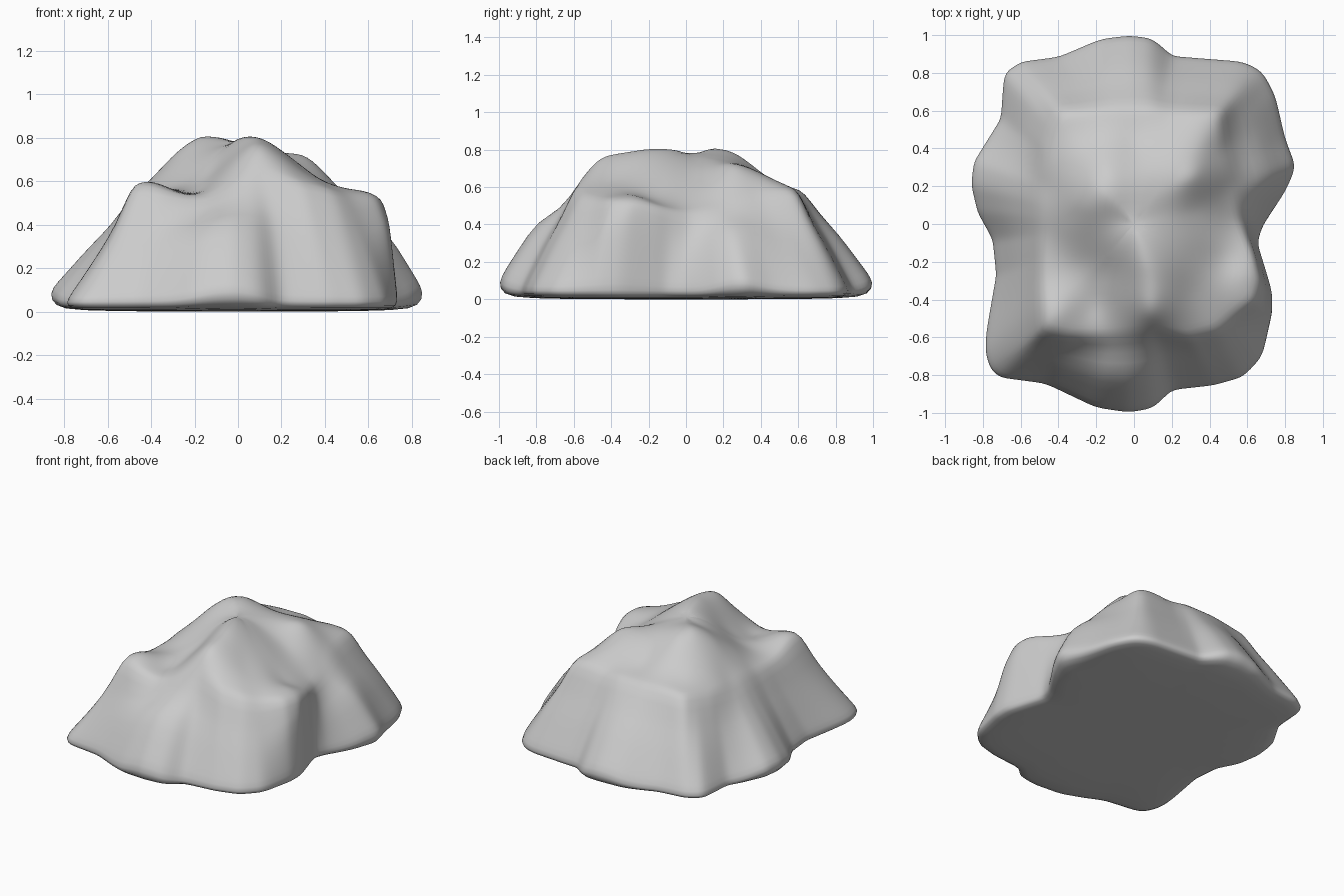
import bpy, bmesh, math
from mathutils import Vector

if "Cube" in bpy.data.objects:
    bpy.data.objects.remove(bpy.data.objects["Cube"])

# Widest outline of the rock, seen from above (anticlockwise)
outline = [(-.03, -1), (.1, -.98), (.2, -.88), (.42, -.855), (.58, -.81), (.68, -.7), (.73, -.47),
           (.73, -.36), (.65, -.1), (.68, -.01), (.8, .17), (.86, .3), (.8, .46), (.75, .68),
           (.68, .81), (.58, .86), (.2, .89), (.1, .985), (-.03, 1), (-.18, .98), (-.4, .885),
           (-.6, .86), (-.69, .8), (-.705, .56), (-.85, .33), (-.865, .21), (-.83, .06),
           (-.75, -.08), (-.73, -.27), (-.785, -.58), (-.79, -.7), (-.74, -.81), (-.47, -.845), (-.2, -.975)]

# Shoulder where the steep walls meet the top
shoulder = [(.1, -.57, .63), (.3, -.61, .58), (.45, -.57, .55), (.53, -.5, .53), (.64, -.41, .53),
            (.67, -.3, .515), (.64, -.16, .5), (.57, .02, .46), (.53, .2, .49), (.48, .4, .55),
            (.46, .6, .57), (.2, .61, .57), (.1, .63, .58), (-.1, .63, .58), (-.4, .6, .56),
            (-.48, .4, .53), (-.5, .2, .51), (-.5, -.05, .51), (-.5, -.3, .53), (-.49, -.57, .57),
            (-.35, -.6, .56), (-.15, -.6, .53)]

# Peaks, ridges and hollows on the top
peaks = [(.01, -.07, .8), (.06, -.2, .805), (-.16, .16, .815), (-.07, .02, .765), (.1, -.33, .785),
         (.09, -.47, .75), (.31, .25, .72), (.2, .22, .73), (.14, .05, .735), (.3, -.1, .66),
         (.3, -.35, .65), (.31, .07, .64), (.49, -.2, .535), (.59, -.27, .555), (.43, .22, .6),
         (-.2, -.43, .54), (-.41, -.47, .605), (-.13, -.25, .63), (-.3, -.22, .57), (-.27, .1, .74),
         (-.36, -.03, .62), (-.38, .25, .62), (-.15, .3, .76), (0, .44, .635), (.38, .48, .62),
         (-.25, .45, .62), (.05, .25, .75)]


def around(points, a):
    """Point on a closed outline at angle a."""
    pts = [Vector((p[0], p[1], p[2] if len(p) > 2 else .04)) for p in points]
    d = Vector((math.cos(a), math.sin(a)))
    for p, q in zip(pts, pts[1:] + pts[:1]):
        c0 = d.x * p.y - d.y * p.x
        c1 = d.x * q.y - d.y * q.x
        if c0 <= 0 < c1 and d.dot((p + q).xy) > 0:
            return p.lerp(q, -c0 / (c1 - c0))
    return pts[0]


# Smooth surface through all height points (multiquadric interpolation)
knots = peaks + shoulder


def kernel(x, y, k):
    return math.sqrt((x - k[0]) ** 2 + (y - k[1]) ** 2 + .002)


def solve(rows):
    n = len(rows)
    for i in range(n):
        best = max(range(i, n), key=lambda r: abs(rows[r][i]))
        rows[i], rows[best] = rows[best], rows[i]
        for r in range(n):
            if r != i:
                f = rows[r][i] / rows[i][i]
                rows[r] = [u - f * v for u, v in zip(rows[r], rows[i])]
    return [rows[i][n] / rows[i][i] for i in range(n)]


weights = solve([[kernel(p[0], p[1], k) for k in knots] + [p[2] - .6] for p in knots])


def top_height(x, y):
    return .6 + sum(w * kernel(x, y, k) for w, k in zip(weights, knots))


def bump(p, x, y, sx, sy):
    return math.exp(-((p.x - x) / sx) ** 2 - ((p.y - y) / sy) ** 2)


N = 128
rings = [[] for _ in range(18)]
for i in range(N):
    a = 2 * math.pi * (i + .37) / N
    o, s = around(outline, a), around(shoulder, a)
    # The foot is a sharp low edge at the corners and higher on the noses
    nose = max(bump(o, sx * .86, .27, .1, .2) for sx in (-1, 1))
    nose = max(nose, *(bump(o, -.03, sy, .2, .1) for sy in (-1, 1)))
    o.z += .05 * nose
    o.x, o.y = o.x * 1.008, o.y * 1.008
    column = [Vector((o.x * .45, o.y * .45, 0)), Vector((o.x * .87, o.y * .87, .004)),
              Vector((o.x * .975, o.y * .975, .015 + .01 * nose)), o]
    # Walls: ledge at the front, bulges on the right and back, hollow front left corner
    m = o.lerp(s, .5)
    ledge = bump(m, -.12, -.8, .26, .2)
    lobe = bump(m, .7, -.34, .2, .17)
    hollow = bump(m, -.63, -.65, .2, .35)
    k = .5 + .22 * ledge + .3 * lobe + .2 * bump(m, .69, .3, .2, .2) - .07 * hollow
    k += .03 * bump(m, 0, .8, .3, .2)
    for t, f in ((.1, k * .22), (.25, k * .5), (.5, k), (.78, .5 + k / 2 - .02 - .07 * ledge)):
        p = o.lerp(s, t)
        p.z = o.z + (s.z - o.z) * f
        column.append(p)
    # Top
    for t in (1, .92, .84, .75, .66, .57, .47, .37, .25, .12):
        p = s * t
        p.z = top_height(p.x, p.y)
        column.append(p)
    for ring, p in zip(rings, column):
        ring.append(p)

bm = bmesh.new()
vr = [[bm.verts.new(p) for p in r] for r in rings]
for lo, hi in zip(vr, vr[1:]):
    for i in range(N):
        j = (i + 1) % N
        bm.faces.new((lo[i], lo[j], hi[j], hi[i]))
# Close the underside and the summit
for ring, z in ((vr[0], 0), (vr[-1], top_height(0, 0))):
    c = bm.verts.new((0, 0, z))
    for i in range(N):
        bm.faces.new((ring[i], ring[(i + 1) % N], c))
# Soften the walls and the shoulder
bmesh.ops.smooth_vert(bm, verts=[v for r in vr[4:] for v in r], factor=.2,
                      use_axis_x=True, use_axis_y=True, use_axis_z=True)
bmesh.ops.recalc_face_normals(bm, faces=bm.faces)

mesh = bpy.data.meshes.new("rock")
bm.to_mesh(mesh)
bm.free()
rock = bpy.data.objects.new("rock", mesh)
bpy.context.collection.objects.link(rock)
for f in mesh.polygons:
    f.use_smooth = True
sub = rock.modifiers.new("smooth", 'SUBSURF')
sub.levels = sub.render_levels = 1
